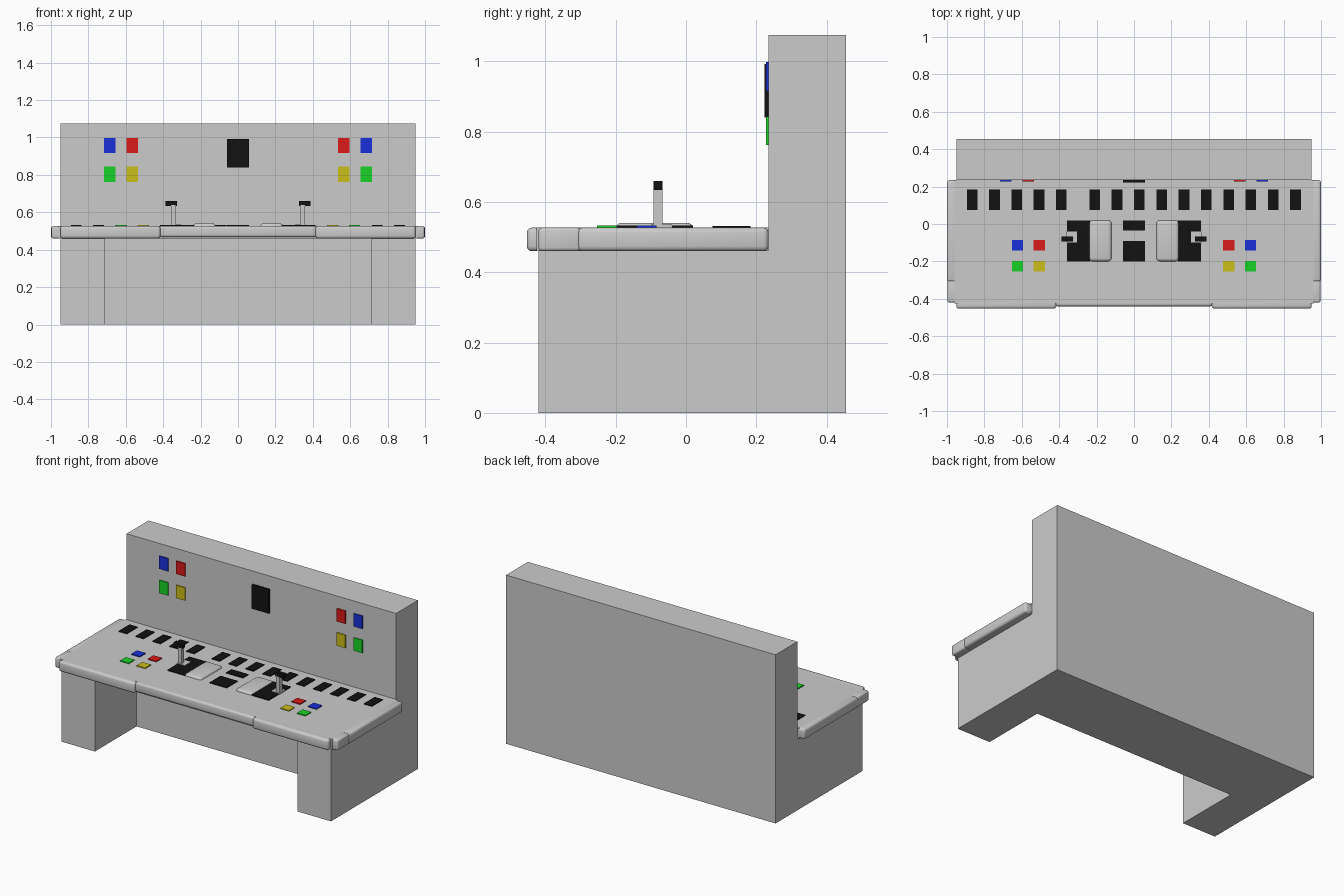
import bpy, bmesh
from mathutils import Vector

if "Cube" in bpy.data.objects:
    bpy.data.objects.remove(bpy.data.objects["Cube"])


def material(name, rgb):
    m = bpy.data.materials.new(name)
    m.diffuse_color = (*rgb, 1)
    m.use_nodes = True
    m.node_tree.nodes["Principled BSDF"].inputs["Base Color"].default_value = m.diffuse_color
    return m


BLACK = material("black", (0.006, 0.006, 0.006))
RED = material("red", (0.7, 0.01, 0.01))
BLUE = material("blue", (0.01, 0.03, 0.7))
GREEN = material("green", (0.01, 0.65, 0.02))
YELLOW = material("yellow", (0.6, 0.52, 0.01))


def finish(name, bm, mat=None):
    bmesh.ops.recalc_face_normals(bm, faces=bm.faces)
    mesh = bpy.data.meshes.new(name)
    bm.to_mesh(mesh)
    bm.free()
    ob = bpy.data.objects.new(name, mesh)
    bpy.context.collection.objects.link(ob)
    if mat:
        mesh.materials.append(mat)
    return ob


def box(name, x, y, z, mat=None, bevel=0, segments=3):
    """Box from (min, max) ranges, optionally with rounded smooth edges."""
    bm = bmesh.new()
    bmesh.ops.create_cube(bm, size=1)
    for v in bm.verts:
        v.co = Vector([(r[0] + r[1]) / 2 + c * (r[1] - r[0])
                       for c, r in zip(v.co, (x, y, z))])
    if bevel:
        bmesh.ops.bevel(bm, geom=bm.edges[:], offset=bevel, segments=segments,
                        profile=0.5, affect='EDGES')
        for f in bm.faces:
            f.smooth = True
    return finish(name, bm, mat)


def span(centre, size):
    return (centre - size / 2, centre + size / 2)


def side_range(s, a, b):
    return tuple(sorted((s * a, s * b)))


# Console body: L-shaped side profile extruded across, knee space cut out
profile = [(-0.42, 0), (0.455, 0), (0.455, 1.075), (0.235, 1.075),
           (0.235, 0.465), (-0.42, 0.465)]
bm = bmesh.new()
face = bm.faces.new([bm.verts.new((-0.95, y, z)) for y, z in profile])
ext = bmesh.ops.extrude_face_region(bm, geom=[face])
bmesh.ops.translate(bm, vec=(1.9, 0, 0),
                    verts=[v for v in ext["geom"] if isinstance(v, bmesh.types.BMVert)])
body = finish("console_body", bm)
cutter = box("knee_space_cutter", (-0.715, 0.715), (-0.6, 0), (-0.2, 0.6))
cutter.hide_render = True
mod = body.modifiers.new("knee_space", 'BOOLEAN')
mod.operation = 'DIFFERENCE'
mod.solver = 'EXACT'
mod.object = cutter
bpy.context.view_layer.objects.active = body
bpy.ops.object.modifier_apply(modifier=mod.name)
bpy.data.objects.remove(cutter)

# Desk top with rounded lips on the front and sides
TOP = 0.527
box("desk_top", (-0.96, 0.96), (-0.425, 0.235), (0.46, TOP))
box("front_lip_middle", (-0.42, 0.42), (-0.44, -0.40), (0.468, TOP), bevel=0.012)
for s, side in ((-1, "left"), (1, "right")):
    box(f"front_lip_{side}", side_range(s, 0.415, 0.95), (-0.453, -0.40),
        (0.46, TOP), bevel=0.014)
    box(f"side_lip_{side}", side_range(s, 0.94, 1.0), (-0.31, 0.235),
        (0.46, TOP), bevel=0.014)
    box(f"side_lip_front_{side}", side_range(s, 0.94, 0.997), (-0.42, -0.30),
        (0.46, TOP), bevel=0.010)

# Coloured button clusters, mirrored on the wall and on the desk
for s, side in ((-1, "left"), (1, "right")):
    for row, (outer, inner) in enumerate(((BLUE, RED), (GREEN, YELLOW))):
        z = (0.957, 0.803)[row]
        y = (-0.113, -0.225)[row]
        for mat, wx, dx in ((outer, 0.685, 0.623), (inner, 0.565, 0.507)):
            box(f"wall_button_{side}_{mat.name}", span(s * wx, 0.062),
                (0.228, 0.24), span(z, 0.082), mat)
            box(f"desk_button_{side}_{mat.name}", span(s * dx, 0.06),
                span(y, 0.057), (0.52, 0.533), mat)

# Wall screen
box("wall_screen", (-0.06, 0.06), (0.223, 0.24), (0.84, 0.993), BLACK)

# Row of black keys, with one position left empty
for i in range(16):
    if i != 5:
        x = -0.865 + i * (1.73 / 15)
        if i < 5:
            x = -0.865 + i * 0.119
        else:
            x = -0.21 + (i - 6) * 0.1193
        box(f"key_{i}", span(x, 0.057), (0.075, 0.184), (0.52, 0.532), BLACK)

# Central black displays
box("centre_display_back", (-0.06, 0.06), (-0.035, 0.02), (0.52, 0.532), BLACK)
box("centre_display_front", (-0.06, 0.06), (-0.2, -0.09), (0.52, 0.532), BLACK)

# Lever stations: cushion pad, black plate, base, stalk and capped handle
for s, side in ((-1, "left"), (1, "right")):
    box(f"palm_pad_{side}", side_range(s, 0.12, 0.24), (-0.2, 0.02),
        (0.505, 0.541), bevel=0.017, segments=4)
    box(f"lever_plate_{side}", side_range(s, 0.235, 0.357), (-0.2, 0.02),
        (0.52, 0.533), BLACK)
    box(f"lever_base_{side}", side_range(s, 0.305, 0.36), (-0.1, -0.04),
        (0.52, 0.536))
    box(f"lever_stalk_{side}", side_range(s, 0.333, 0.359), (-0.093, -0.067),
        (0.53, 0.64))
    box(f"lever_handle_{side}", side_range(s, 0.326, 0.388), (-0.093, -0.067),
        (0.634, 0.66), BLACK)
